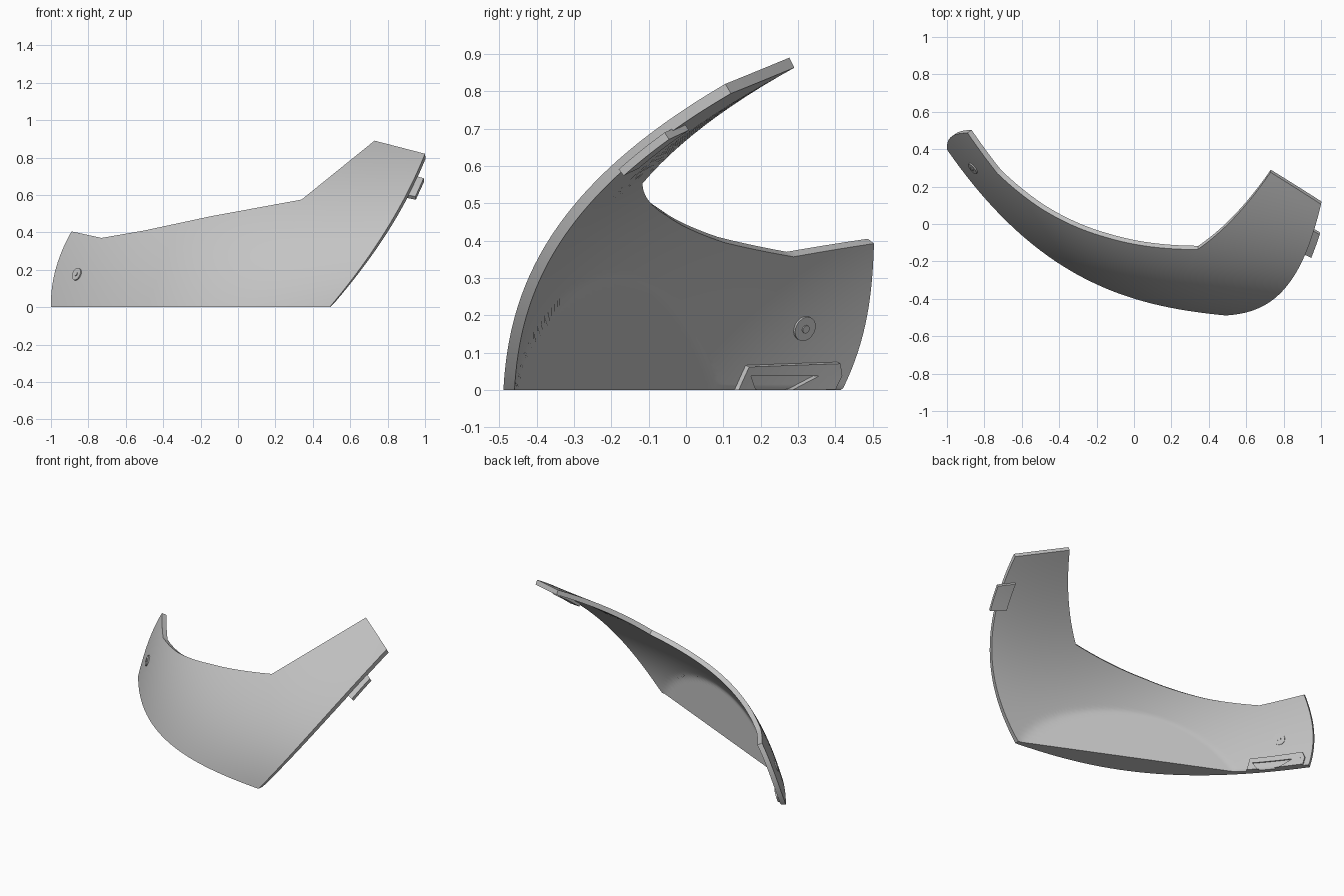
import bpy, bmesh
from mathutils import Vector

cube = bpy.data.objects.get("Cube")
if cube:
    bpy.data.objects.remove(cube, do_unlink=True)

grey = bpy.data.materials.new("plain grey")
grey.use_nodes = True
GREY = (0.55, 0.55, 0.55, 1)
grey.diffuse_color = GREY
grey.node_tree.nodes["Principled BSDF"].inputs["Base Color"].default_value = GREY

# Guide points (x, z, y) that the smooth outer surface follows
GUIDES = [
    (-1, 0, .43), (-.8, 0, .14), (-.6, 0, -.08), (-.4, 0, -.225), (-.2, 0, -.325),
    (0, 0, -.39), (.25, 0, -.45), (.49, 0, -.495),
    (.66, .22, -.45), (.74, .34, -.4), (.84, .5, -.3), (.9, .61, -.2),
    (.97, .75, 0), (1, .82, .12), (.73, .89, .275),
    (.6, .785, .1), (.5, .7, -.03), (.34, .575, -.14), (.05, .52, -.11),
    (-.19, .475, -.05), (-.4, .43, .05), (-.73, .37, .25),
    (-.89, .405, .495), (-.97, .2, .455), (-.86, .18, .275), (-.06, .24, -.27),
]
POWERS = [(i, j) for i in range(4) for j in range(4 - i)]


def terms(x, z):
    return [x ** i * z ** j for i, j in POWERS]


def fit_surface():
    """Least-squares cubic surface through the guide points."""
    n = len(POWERS)
    m = [[0.0] * (n + 1) for _ in range(n)]
    for x, z, y in GUIDES:
        row = terms(x, z) + [y]
        for i in range(n):
            for j in range(n + 1):
                m[i][j] += row[i] * row[j]
    for i in range(n):
        pivot = max(range(i, n), key=lambda r: abs(m[r][i]))
        m[i], m[pivot] = m[pivot], m[i]
        for r in range(n):
            if r != i:
                k = m[r][i] / m[i][i]
                m[r] = [a - k * b for a, b in zip(m[r], m[i])]
    return [m[i][n] / m[i][i] for i in range(n)]


COEFFS = fit_surface()


def depth(x, z):
    return sum(c * t for c, t in zip(COEFFS, terms(x, z)))


def inward(x, z):
    e = .001
    fx = (depth(x + e, z) - depth(x - e, z)) / (2 * e)
    fz = (depth(x, z + e) - depth(x, z - e)) / (2 * e)
    return Vector((-fx, 1, -fz)).normalized()


def place(x, z, d, flat=False):
    p = Vector((x, depth(x, z), z)) + inward(x, z) * d
    p.z = max(p.z, 0)
    if flat and d > 0:  # flat chord face closing the hollow at the base
        p.y = max(p.y, -.465 - .456 * (p.x - .49))
    return p


def finish(name, bm):
    bmesh.ops.recalc_face_normals(bm, faces=bm.faces[:])
    mesh = bpy.data.meshes.new(name)
    bm.to_mesh(mesh)
    bm.free()
    mesh.materials.append(grey)
    ob = bpy.data.objects.new(name, mesh)
    bpy.context.collection.objects.link(ob)
    bpy.ops.object.select_all(action='DESELECT')
    ob.select_set(True)
    bpy.context.view_layer.objects.active = ob
    bpy.ops.object.shade_smooth_by_angle(angle=.5)
    return ob


def subdivide(points, n):
    pts = [Vector(p) for p in points]
    out = [a.lerp(b, k / n) for a, b in zip(pts, pts[1:]) for k in range(n)]
    return out + [pts[-1]]


def patch(name, bottom, top, d0, d1, n=6, rows=4, bow=(0, 0), flat=False):
    """Solid sheet between two offsets of the surface, ruled from bottom to top."""
    low, high = subdivide(bottom, n), subdivide(top, n)
    cols = len(low)
    bm = bmesh.new()
    layers = []
    for d in (d0, d1):
        grid = []
        for i in range(cols):
            u = i / (cols - 1)
            column = []
            for r in range(rows + 1):
                v = r / rows
                x, z = low[i].lerp(high[i], v)
                x += (bow[0] * (1 - u) + bow[1] * u) * 4 * v * (1 - v)
                column.append(bm.verts.new(place(x, z, d, flat)))
            grid.append(column)
        layers.append(grid)
    for g in layers:
        for i in range(cols - 1):
            for r in range(rows):
                bm.faces.new((g[i][r], g[i + 1][r], g[i + 1][r + 1], g[i][r + 1]))
    # Rim walls joining the two skins
    rim = [(i, 0) for i in range(cols)] + [(cols - 1, r) for r in range(1, rows + 1)]
    rim += [(i, rows) for i in range(cols - 2, -1, -1)] + [(0, r) for r in range(rows - 1, 0, -1)]
    a, b = layers
    for (i, r), (j, s) in zip(rim, rim[1:] + rim[:1]):
        bm.faces.new((a[i][r], a[j][s], b[j][s], b[i][r]))
    return finish(name, bm)


# Main curved panel with a raised arm on one side
patch("curved_panel",
      [(-1, 0), (-.84, 0), (-.6, 0), (-.3, 0), (.08, 0), (.3, 0), (.49, 0)],
      [(-.89, .405), (-.73, .37), (-.5, .41), (-.15, .485), (.34, .575), (.73, .89), (1, .82)],
      0, .03, n=12, rows=32, bow=(-.03, .045), flat=True)

# Clip tab under the arm edge
patch("clip_tab", [(.855, .63), (.945, .61)], [(.9, .735), (.99, .71)], .025, .047)

# Thickened block inside the narrow end, with a tapered notch at its base
block = {
    "block_top": ([(-.98, .05), (-.77, .05)], [(-.965, .083), (-.77, .075)]),
    "block_outer_side": ([(-.98, 0), (-.88, 0)], [(-.98, .05), (-.935, .05)]),
    "block_inner_side": ([(-.82, 0), (-.77, 0)], [(-.785, .05), (-.77, .05)]),
}
for part, (bottom, top) in block.items():
    patch(part, bottom, top, .02, .045)

# Round fastener through the narrow end
axis = inward(-.86, .175)
for part, radius, length in (("fastener_washer", .034, .044), ("fastener_pin", .011, .052)):
    bm = bmesh.new()
    bmesh.ops.create_cone(bm, cap_ends=True, segments=32, radius1=radius,
                          radius2=radius, depth=length)
    ob = finish(part, bm)
    ob.rotation_euler = axis.to_track_quat('Z', 'Y').to_euler()
    ob.location = place(-.86, .175, .015)
